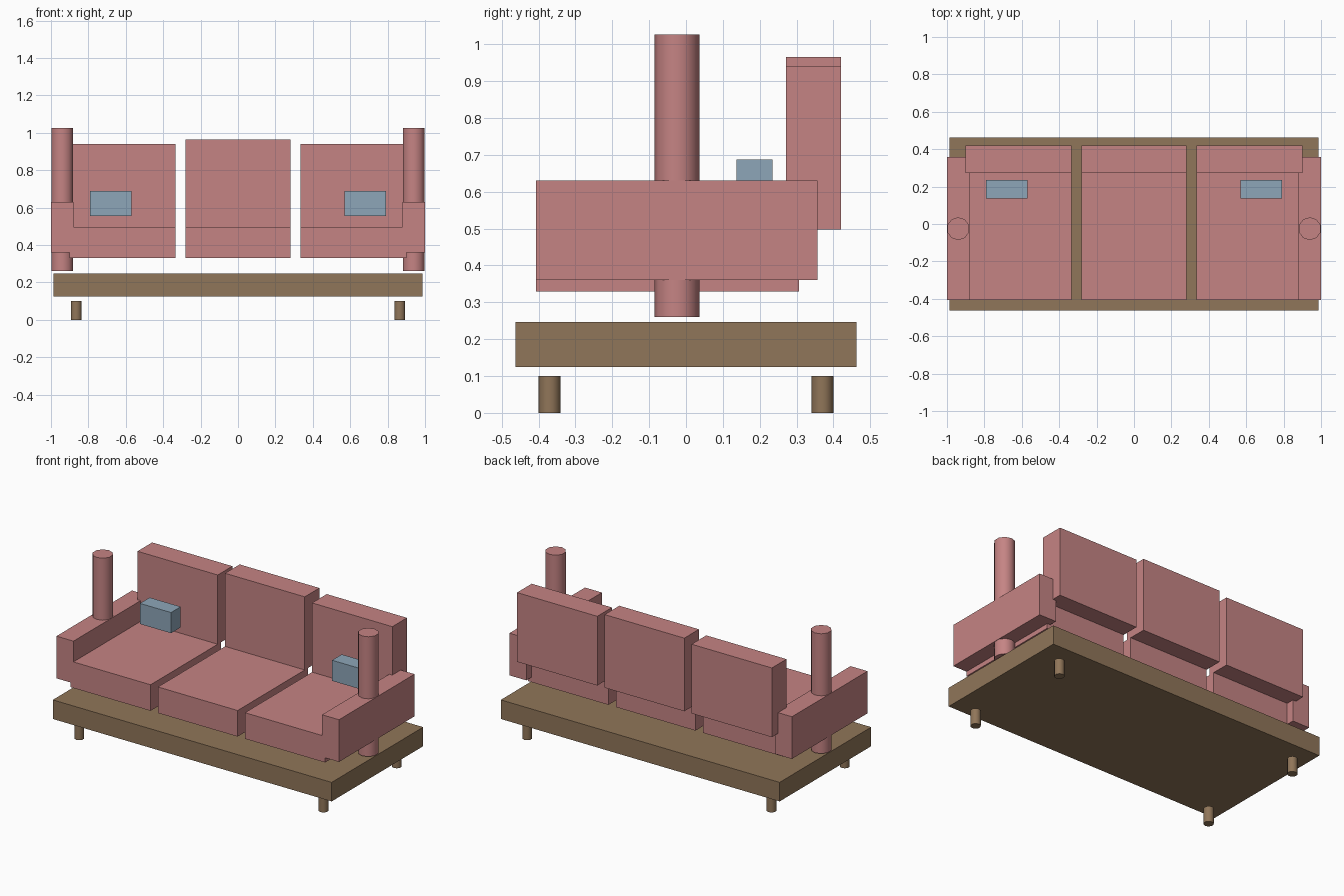
import bpy
import math

if "Cube" in bpy.data.objects:
    bpy.data.objects.remove(bpy.data.objects["Cube"])


def material(name, rgb):
    m = bpy.data.materials.new(name)
    m.diffuse_color = (*rgb, 1)
    m.use_nodes = True
    m.node_tree.nodes["Principled BSDF"].inputs["Base Color"].default_value = m.diffuse_color
    return m


FABRIC = material("pink_fabric", (0.56, 0.23, 0.23))
WOOD = material("brown_wood", (0.28, 0.18, 0.10))
PILLOW = material("blue_fabric", (0.27, 0.38, 0.48))


def box(name, x, y, z, mat):
    """Box given by (min, max) on each axis."""
    bpy.ops.mesh.primitive_cube_add(size=1, location=[sum(r) / 2 for r in (x, y, z)])
    ob = bpy.context.object
    ob.name = name
    ob.scale = [r[1] - r[0] for r in (x, y, z)]
    bpy.ops.object.transform_apply(location=False, rotation=False, scale=True)
    ob.data.materials.append(mat)


def post(name, x, y, z, radius, mat):
    """Upright ten-sided cylinder between two heights."""
    bpy.ops.mesh.primitive_cylinder_add(vertices=10, radius=radius, depth=z[1] - z[0],
                                        location=(x, y, sum(z) / 2))
    ob = bpy.context.object
    ob.name = name
    bpy.ops.object.shade_smooth_by_angle(angle=math.radians(40))
    ob.data.materials.append(mat)


def mirrored(r, s):
    return tuple(sorted((r[0] * s, r[1] * s)))


# Wooden base
box("base", (-0.987, 0.987), (-0.463, 0.463), (0.125, 0.247), WOOD)

# Centre cushions; the middle back is slightly taller
SEAT_Y, SEAT_Z = (-0.407, 0.307), (0.33, 0.497)
BACK_Y = (0.272, 0.42)
box("seat_middle", (-0.282, 0.282), SEAT_Y, SEAT_Z, FABRIC)
box("back_middle", (-0.282, 0.282), BACK_Y, (0.497, 0.965), FABRIC)

for side, s in (("left", -1), ("right", 1)):
    # Side cushions
    cushion_x = mirrored((0.334, 0.902), s)
    box("seat_" + side, cushion_x, SEAT_Y, SEAT_Z, FABRIC)
    box("back_" + side, cushion_x, BACK_Y, (0.497, 0.94), FABRIC)
    # Armrest with the post running through it
    box("armrest_" + side, mirrored((0.88, 1.0), s), (-0.407, 0.357), (0.36, 0.63), FABRIC)
    post("arm_post_" + side, 0.94 * s, -0.025, (0.26, 1.027), 0.061, FABRIC)
    # Throw pillow
    box("pillow_" + side, mirrored((0.57, 0.79), s), (0.137, 0.235), (0.556, 0.688), PILLOW)
    # Legs
    for end, y in (("front", -0.37), ("back", 0.37)):
        post(f"{end}_leg_{side}", 0.865 * s, y, (0, 0.1), 0.03, WOOD)
